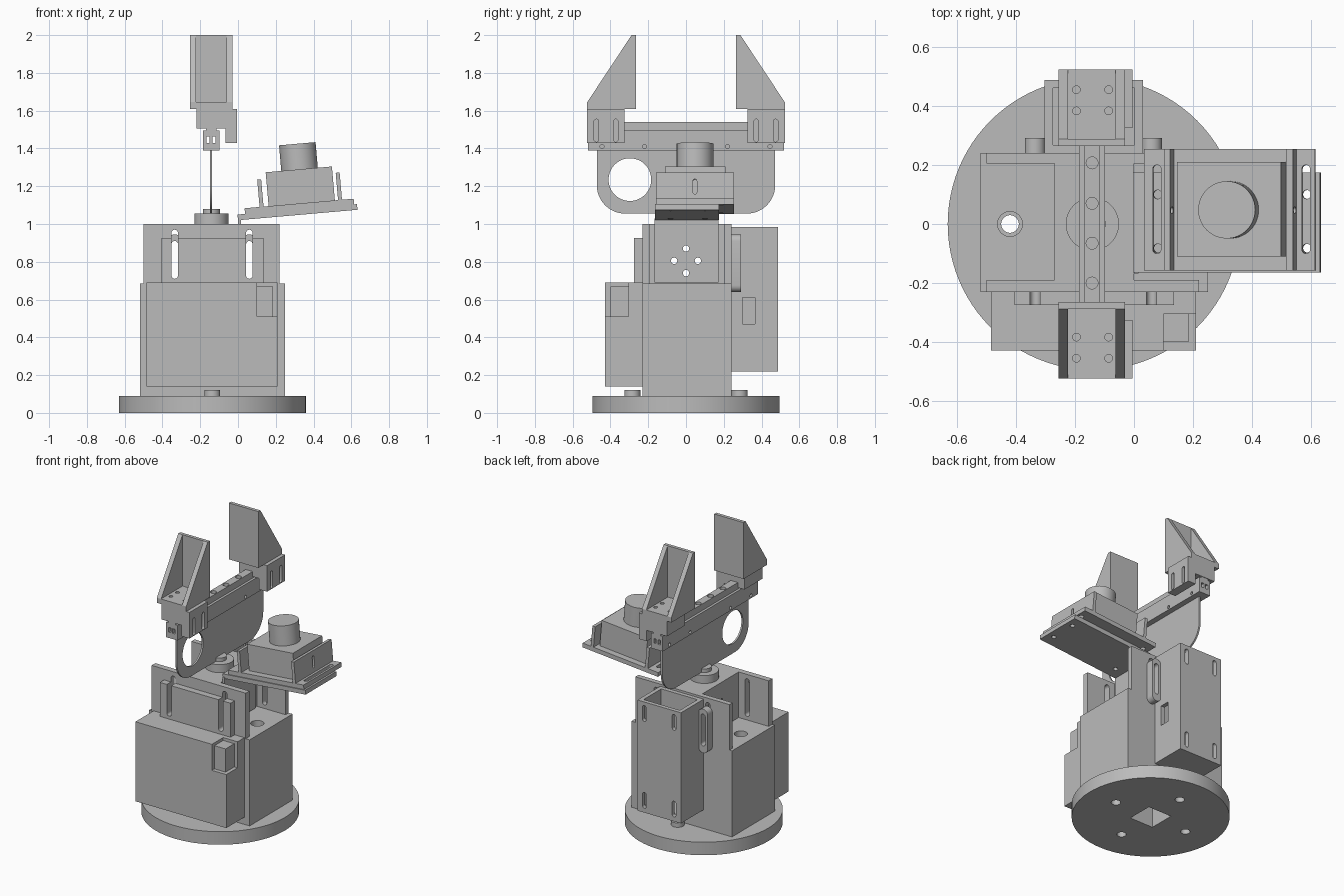
import bpy, bmesh, math
from mathutils import Matrix

if "Cube" in bpy.data.objects:
    bpy.data.objects.remove(bpy.data.objects["Cube"], do_unlink=True)

grey = bpy.data.materials.new("plain grey")
grey.use_nodes = True
grey.diffuse_color = (0.5, 0.5, 0.5, 1)
grey.node_tree.nodes["Principled BSDF"].inputs["Base Color"].default_value = (0.5, 0.5, 0.5, 1)
parts = []


def rect(a, b, c, d):
    return [(a, c), (b, c), (b, d), (a, d)]


def circle(p, q, r, n=48):
    return [(p + r * math.cos(i * math.tau / n), q + r * math.sin(i * math.tau / n)) for i in range(n)]


def slot(p, q0, q1, r, n=10):
    """Upright stadium outline centred on p, from q0 to q1."""
    top = [(p + r * math.cos(i * math.pi / n), q1 - r + r * math.sin(i * math.pi / n)) for i in range(n + 1)]
    low = [(p - r * math.cos(i * math.pi / n), q0 + r - r * math.sin(i * math.pi / n)) for i in range(n + 1)]
    return top + low


def prism(name, outline, axis, a, b, keep=True):
    """Extrude an outline along an axis; the outline uses the other two axes in order."""
    place = {"x": lambda p, q, t: (t, p, q),
             "y": lambda p, q, t: (p, t, q),
             "z": lambda p, q, t: (p, q, t)}[axis]
    bm = bmesh.new()
    ends = [[bm.verts.new(place(p, q, t)) for p, q in outline] for t in (a, b)]
    n = len(outline)
    bm.faces.new(ends[0])
    bm.faces.new(ends[1])
    for i in range(n):
        j = (i + 1) % n
        bm.faces.new((ends[0][i], ends[0][j], ends[1][j], ends[1][i]))
    bmesh.ops.recalc_face_normals(bm, faces=bm.faces)
    mesh = bpy.data.meshes.new(name)
    bm.to_mesh(mesh)
    bm.free()
    mesh.materials.append(grey)
    ob = bpy.data.objects.new(name, mesh)
    bpy.context.scene.collection.objects.link(ob)
    if keep:
        parts.append(ob)
    return ob


def box(name, x0, x1, y0, y1, z0, z1):
    return prism(name, rect(x0, x1, y0, y1), "z", z0, z1)


def cut(ob, outline, axis, a, b):
    """Subtract a prism and bake the result."""
    tool = prism("cutter", outline, axis, a, b, keep=False)
    tool.hide_render = True
    mod = ob.modifiers.new("cut", "BOOLEAN")
    mod.operation, mod.solver, mod.object = "DIFFERENCE", "EXACT", tool
    deps = bpy.context.evaluated_depsgraph_get()
    deps.update()
    mesh = bpy.data.meshes.new_from_object(ob.evaluated_get(deps))
    ob.modifiers.clear()
    ob.data = mesh
    bpy.data.objects.remove(tool, do_unlink=True)


CX = -0.136
SLOTS = (-0.335, 0.06)

# Round base with mounting holes and square socket
base = prism("base_disc", circle(CX, 0, 0.495, 96), "z", 0, 0.09)
cut(base, rect(CX - 0.09, CX + 0.09, -0.09, 0.09), "z", -0.1, 0.2)
for dx, dy in ((0.284, 0), (-0.284, 0), (0, 0.284), (0, -0.284)):
    cut(base, circle(CX + dx, dy, 0.03, 24), "z", -0.1, 0.2)
for side, y in (("front", -0.284), ("back", 0.284)):
    boss = prism(side + "_base_boss", circle(CX, y, 0.042, 32), "z", 0.09, 0.12)
    cut(boss, circle(CX, y, 0.03, 24), "z", 0, 0.2)

# Lower housing
lower = box("lower_housing", -0.52, 0.25, -0.23, 0.24, 0.09, 0.685)
cut(lower, rect(CX - 0.09, CX + 0.09, -0.09, 0.09), "z", 0, 0.5)
for x in (CX - 0.284, CX + 0.284):
    cut(lower, circle(x, 0, 0.03, 24), "z", 0, 0.8)
    cut(lower, circle(x, 0, 0.042, 32), "z", 0.64, 0.8)

# Upper housing: slotted front and back walls around a central block
upper = box("upper_housing", -0.5, 0.22, -0.23, 0.24, 0.685, 1.0)
for x0, x1 in ((-0.6, -0.27), (0, 0.3)):
    cut(upper, rect(x0, x1, -0.19, 0.205), "z", 0.6, 1.1)
front_plate = box("front_slot_plate", -0.405, 0.135, -0.275, -0.23, 0.685, 0.925)
for ob in (upper, front_plate):
    for x in SLOTS:
        cut(ob, slot(x, 0.71, 0.97, 0.017), "y", -0.4, 0.4)

# Sensor bracket upright, bolted to the central block
upright = box("bracket_upright", 0.0, 0.015, -0.168, 0.172, 0.69, 1.03)
for ob in (upper, upright):
    for y, z in ((0, 0.87), (0, 0.74), (-0.063, 0.805), (0.063, 0.805)):
        cut(ob, circle(y, z, 0.017, 20), "x", -0.5, 0.3)

# Front box with recessed corner
front_box = box("front_box", -0.485, 0.21, -0.428, -0.23, 0.14, 0.69)
cut(front_box, rect(0.1, 0.3, -0.5, -0.305), "z", 0.51, 0.8)
box("front_corner_insert", 0.1, 0.185, -0.4, -0.305, 0.51, 0.67)

# Back box, open on top, with slotted rear wall
back_box = box("back_box", -0.303, 0.03, 0.24, 0.488, 0.22, 0.985)
cut(back_box, rect(-0.275, 0.002, 0.268, 0.46), "z", 0.25, 1.1)
for x in (-0.25, -0.023):
    for z in (0.25, 0.85):
        cut(back_box, slot(x, z, z + 0.11, 0.014), "y", 0.44, 0.6)
cut(back_box, rect(0.3, 0.365, 0.47, 0.61), "x", -0.01, 0.1)

# Slot rims on the back wall
for side, x in zip(("right", "left"), SLOTS):
    rim = prism(side + "_slot_rim", slot(x, 0.64, 0.945, 0.035), "y", 0.24, 0.292)
    cut(rim, slot(x, 0.69, 0.91, 0.017), "y", 0.2, 0.4)

# Turntable
prism("turntable", circle(CX - 0.005, 0, 0.09), "z", 1.0, 1.055)
prism("turntable_hub", circle(CX - 0.005, 0, 0.045), "z", 1.055, 1.08)

# Thin gripper web with rounded lower corners and round window
R = 0.15
arc = [i * math.pi / 24 for i in range(13)]
web_outline = [(-0.472, 1.42)]
web_outline += [(-0.472 + R - R * math.cos(t), 1.055 + R - R * math.sin(t)) for t in arc]
web_outline += [(0.472 - R + R * math.sin(t), 1.055 + R - R * math.cos(t)) for t in arc]
web_outline += [(0.472, 1.42)]
web = prism("gripper_web", web_outline, "x", -0.149, -0.137)
cut(web, circle(-0.297, 1.235, 0.113), "x", -0.3, 0.1)

# Stepped rail with two long tunnels and bolt holes
s = [(-0.186, 1.39), (-0.098, 1.39), (-0.098, 1.495), (-0.115, 1.495),
     (-0.115, 1.54), (-0.169, 1.54), (-0.169, 1.495), (-0.186, 1.495)]
rail = prism("gripper_rail", s, "y", -0.52, 0.52)
for x in (-0.159, -0.127):
    cut(rail, rect(x - 0.009, x + 0.009, 1.43, 1.462), "y", -0.6, 0.6)
for y in (-0.2, -0.065, 0.07, 0.207):
    cut(rail, circle(-0.142, y, 0.02, 24), "z", 1.51, 1.6)
for y in (-0.445, -0.22, 0.22, 0.445):
    cut(rail, circle(y, 1.41, 0.011, 16), "x", -0.3, 0.1)

# Carriages and hollow ribbed fingers at both ends
for side, m in (("front", -1), ("back", 1)):
    y0, y1 = sorted((0.325 * m, 0.523 * m))
    profile = [(-0.22, 1.505), (-0.065, 1.505), (-0.065, 1.43),
               (-0.005, 1.43), (-0.005, 1.61), (-0.22, 1.61)]
    carriage = prism(side + "_carriage", profile, "y", y0, y1)
    floor = box(side + "_finger_floor", -0.255, -0.03, *sorted((0.265 * m, 0.523 * m)), 1.61, 1.645)
    for y in (0.372, 0.475):
        cut(carriage, slot(y * m, 1.435, 1.555, 0.012), "x", -0.04, 0.1)
    for x in (-0.195, -0.086):
        for y in (0.383, 0.455):
            cut(floor, circle(x, y * m, 0.013, 20), "z", 1.6, 1.7)
    box(side + "_finger_pad", -0.255, -0.03, *sorted((0.265 * m, 0.288 * m)), 1.645, 2.0)
    rib = [(0.288 * m, 1.645), (0.523 * m, 1.645), (0.288 * m, 2.0)]
    for label, x in (("right", -0.255), ("left", -0.062)):
        prism(f"{side}_finger_{label}_rib", rib, "x", x, x + 0.032)

# Tilted sensor assembly, built level and then turned
first = len(parts)
lower_plate = box("bracket_plate", 0, 0.635, -0.165, 0.175, 0, 0.03)
tray = box("sensor_tray", 0.04, 0.62, -0.158, 0.254, 0.03, 0.06)
for x in (0.083, 0.59):
    cut(tray, slot(x, -0.1, 0.2, 0.014), "z", -0.1, 0.2)
    for y in (-0.082, 0.1):
        cut(lower_plate, circle(x, y, 0.015, 20), "z", -0.1, 0.2)
for label, x in (("inner", 0.12), ("outer", 0.537)):
    wall = box(label + "_tray_wall", x, x + 0.021, -0.158, 0.254, 0.06, 0.205)
    cut(wall, slot(0.047, 0.09, 0.17, 0.01), "x", 0, 0.7)
box("sensor_body", 0.168, 0.52, -0.11, 0.21, 0.06, 0.24)
prism("sensor_barrel", circle(0.348, 0.048, 0.097), "z", 0.24, 0.376)
turn = Matrix.Translation((0, 0, 1.02)) @ Matrix.Rotation(math.radians(-5), 4, "Y")
for ob in parts[first:]:
    ob.data.transform(turn)

# Smooth round walls, keep edges sharp
bpy.ops.object.select_all(action="DESELECT")
for ob in parts:
    ob.select_set(True)
bpy.context.view_layer.objects.active = parts[0]
bpy.ops.object.shade_smooth_by_angle(angle=math.radians(30))
